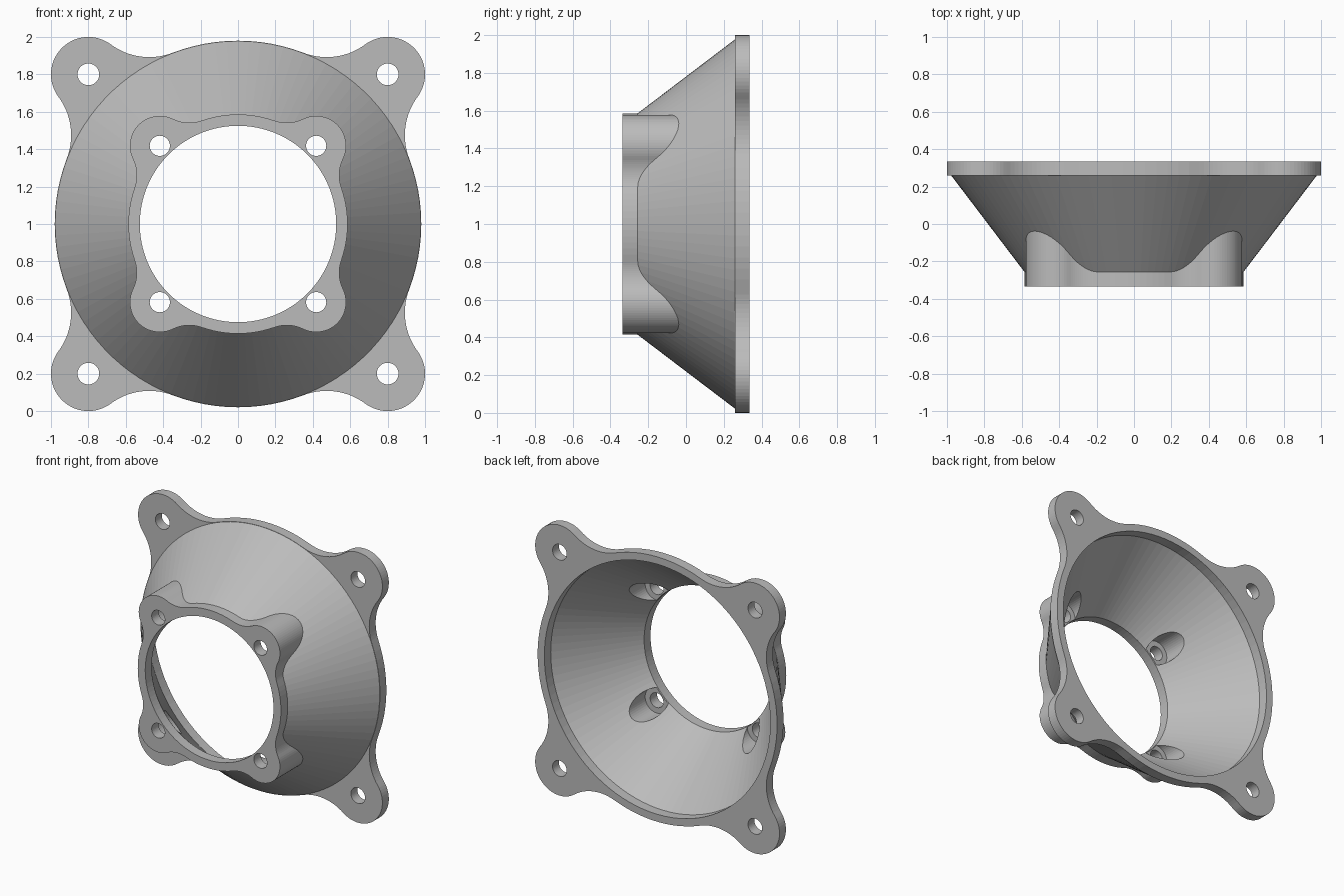
import bpy, bmesh
from math import sin, cos, pi, atan2, acos, hypot

cube = bpy.data.objects.get("Cube")
if cube:
    bpy.data.objects.remove(cube, do_unlink=True)

grey = bpy.data.materials.new("light grey plastic")
grey.use_nodes = True
COLOUR = (0.5, 0.5, 0.5, 1)
grey.diffuse_color = COLOUR
grey.node_tree.nodes["Principled BSDF"].inputs["Base Color"].default_value = COLOUR


def arc(cx, cz, r, a0, a1, n):
    """n + 1 points along an arc."""
    return [(cx + r * cos(a0 + (a1 - a0) * i / n),
             cz + r * sin(a0 + (a1 - a0) * i / n)) for i in range(n + 1)]


def circle(r, n=100, cx=0, cz=0):
    return arc(cx, cz, r, 0, 2 * pi, n)[:-1]


def lobed_outline(r, offset, lobe, fillet):
    """Disc with four round corner lobes, blended by concave fillets."""
    d, reach = offset * 2 ** 0.5, r + fillet
    phi = acos((reach ** 2 + d ** 2 - (lobe + fillet) ** 2) / (2 * reach * d))
    fx, fz = reach * cos(phi), reach * sin(phi)
    psi = atan2(fz, fx - d)
    quarter = (arc(fx, -fz, fillet, pi - phi, pi - psi, 14)
               + arc(d, 0, lobe, -psi, psi, 28)[1:]
               + arc(fx, fz, fillet, pi + psi, pi + phi, 14)[1:]
               + arc(0, 0, r, phi, pi / 2 - phi, 12)[1:-1])
    points = []
    for k in range(4):
        c, s = cos(pi / 4 + k * pi / 2), sin(pi / 4 + k * pi / 2)
        points += [(x * c - z * s, x * s + z * c) for x, z in quarter]
    return points


def loft(name, sections):
    """Capped solid through (outline, depth) sections, front to back."""
    bm = bmesh.new()
    rings = [[bm.verts.new((x, y, z + 1)) for x, z in outline]
             for outline, y in sections]
    for a, b in zip(rings, rings[1:]):
        for i in range(len(a)):
            j = (i + 1) % len(a)
            bm.faces.new((a[i], a[j], b[j], b[i]))
    bm.faces.new(rings[0][::-1])
    bm.faces.new(rings[-1])
    bmesh.ops.recalc_face_normals(bm, faces=bm.faces)
    mesh = bpy.data.meshes.new(name)
    bm.to_mesh(mesh)
    bm.free()
    mesh.materials.append(grey)
    ob = bpy.data.objects.new(name, mesh)
    bpy.context.collection.objects.link(ob)
    return ob


FRONT, BACK, STEP = -0.335, 0.335, 0.26
SMALL, LARGE = 0.418, 0.8      # screw hole offsets

# Solid parts: funnel, rear flange, front flange with its screw posts
body = loft("fan_adapter_body", [(circle(0.55), -0.30), (circle(0.583), -STEP),
                                 (circle(0.978), STEP), (circle(0.95), 0.30)])
rear_flange = loft("rear_flange", [(lobed_outline(0.98, LARGE, 0.2, 0.345), STEP),
                                   (lobed_outline(0.98, LARGE, 0.2, 0.345), BACK)])
front_outline = lobed_outline(0.586, SMALL, 0.16, 0.2)
front_flange = loft("front_flange", [(front_outline, FRONT), (front_outline, 0)])
steps = [(rear_flange, 'UNION'), (front_flange, 'UNION')]

# Funnel cavity
cavity = loft("cavity_cutter", [(circle(0.525), -0.5), (circle(0.525), -STEP),
                                (circle(0.925), STEP), (circle(0.925), 0.5)])
steps.append((cavity, 'DIFFERENCE'))

# Screw holes in both flanges, and screw head pockets behind the front ones
for sx in (-1, 1):
    for sz in (-1, 1):
        for name, at, r, y0, y1 in (("rear_hole_cutter", LARGE, 0.058, 0.1, 0.5),
                                    ("front_hole_cutter", SMALL, 0.054, -0.5, -0.1),
                                    ("pocket_cutter", SMALL, 0.095, -0.255, 0.05)):
            ring = circle(r, 40, sx * at, sz * at)
            steps.append((loft(name, [(ring, y0), (ring, y1)]), 'DIFFERENCE'))

for other, operation in steps:
    mod = body.modifiers.new(other.name, 'BOOLEAN')
    mod.object, mod.operation, mod.solver = other, operation, 'EXACT'

# Bake the modifiers and drop the helpers
bpy.context.view_layer.update()
graph = bpy.context.evaluated_depsgraph_get()
body_mesh = bpy.data.meshes.new_from_object(body.evaluated_get(graph))
body.modifiers.clear()
body.data = body_mesh
for other, _ in steps:
    bpy.data.objects.remove(other, do_unlink=True)
